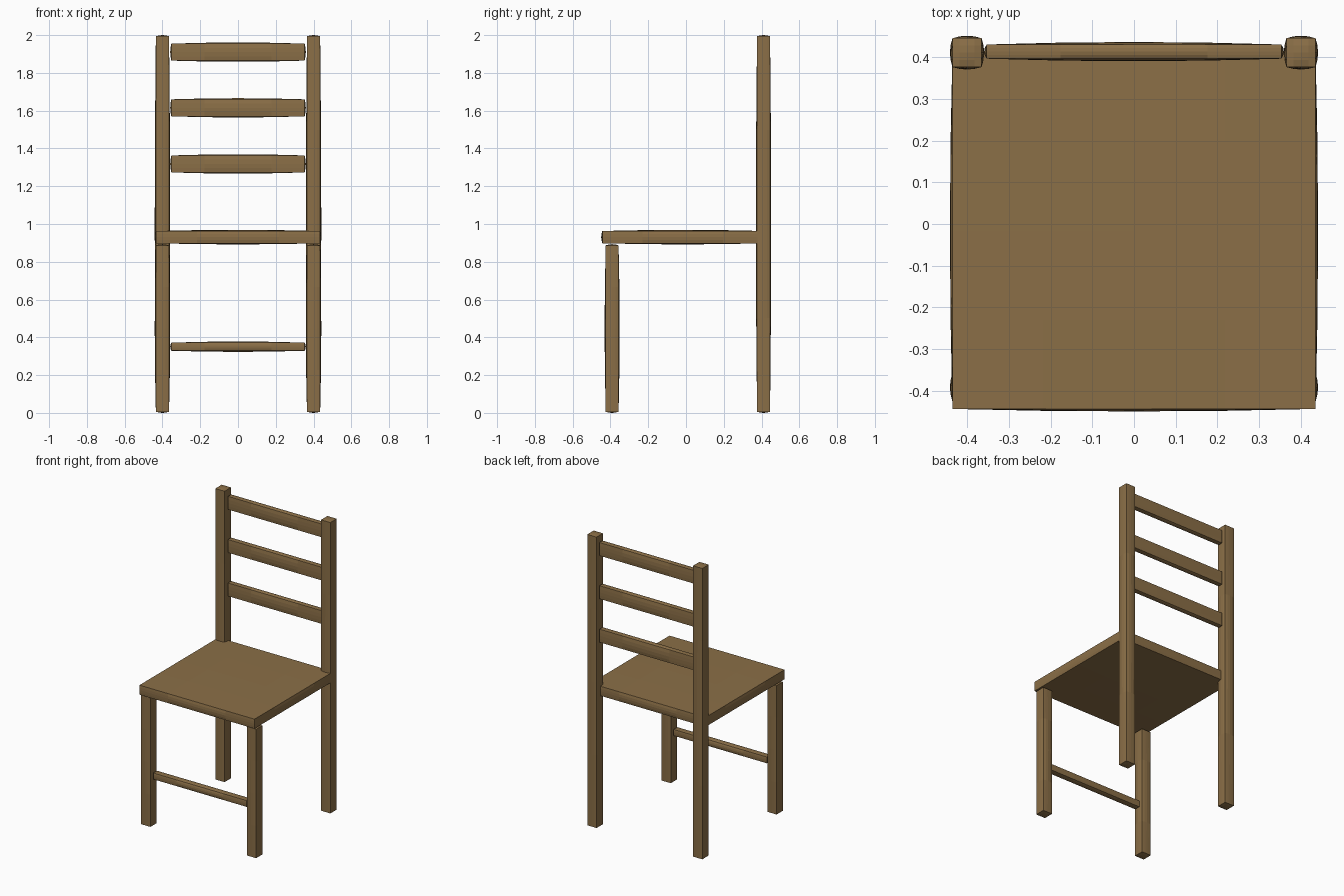
import bpy, bmesh

if "Cube" in bpy.data.objects:
    bpy.data.objects.remove(bpy.data.objects["Cube"])

wood = bpy.data.materials.new("brown wood")
wood.diffuse_color = (0.258, 0.159, 0.063, 1.0)
wood.use_nodes = True
wood.node_tree.nodes["Principled BSDF"].inputs["Base Color"].default_value = wood.diffuse_color

BULGE = 0.006  # each face swells slightly like hand-planed timber


def timber(name, x, y, z):
    """Box between the given (min, max) ranges, faces gently swollen."""
    ranges = (x, y, z)
    bm = bmesh.new()
    bmesh.ops.create_cube(bm, size=2)
    bmesh.ops.subdivide_edges(bm, edges=bm.edges[:], cuts=3, use_grid_fill=True)
    for v in bm.verts:
        unit = v.co.copy()
        for i, (lo, hi) in enumerate(ranges):
            a, b = unit[(i + 1) % 3], unit[(i + 2) % 3]
            swell = 0.0
            if abs(unit[i]) > 0.999:
                swell = BULGE * (1 - a * a) * (1 - b * b) * unit[i]
            v.co[i] = (lo + hi) / 2 + unit[i] * (hi - lo) / 2 + swell
    bmesh.ops.recalc_face_normals(bm, faces=bm.faces[:])
    mesh = bpy.data.meshes.new(name)
    bm.to_mesh(mesh)
    bm.free()
    mesh.materials.append(wood)
    obj = bpy.data.objects.new(name, mesh)
    bpy.context.collection.objects.link(obj)
    return obj


# Seat
timber("seat", (-0.435, 0.435), (-0.443, 0.41), (0.898, 0.963))

# Short front legs and tall back posts on both sides
for side, sx in (("left", -1), ("right", 1)):
    xr = tuple(sorted((sx * 0.365, sx * 0.435)))
    timber("front_leg_" + side, xr, (-0.425, -0.357), (0.006, 0.887))
    timber("back_post_" + side, xr, (0.376, 0.445), (0.006, 1.994))

# Backrest slats
for i, zc in enumerate((1.318, 1.615, 1.91)):
    timber("back_slat_%d" % (i + 1), (-0.353, 0.353), (0.396, 0.430),
           (zc - 0.045, zc + 0.045))

# Front stretcher between the front legs
timber("front_stretcher", (-0.353, 0.353), (-0.41, -0.37), (0.329, 0.372))
